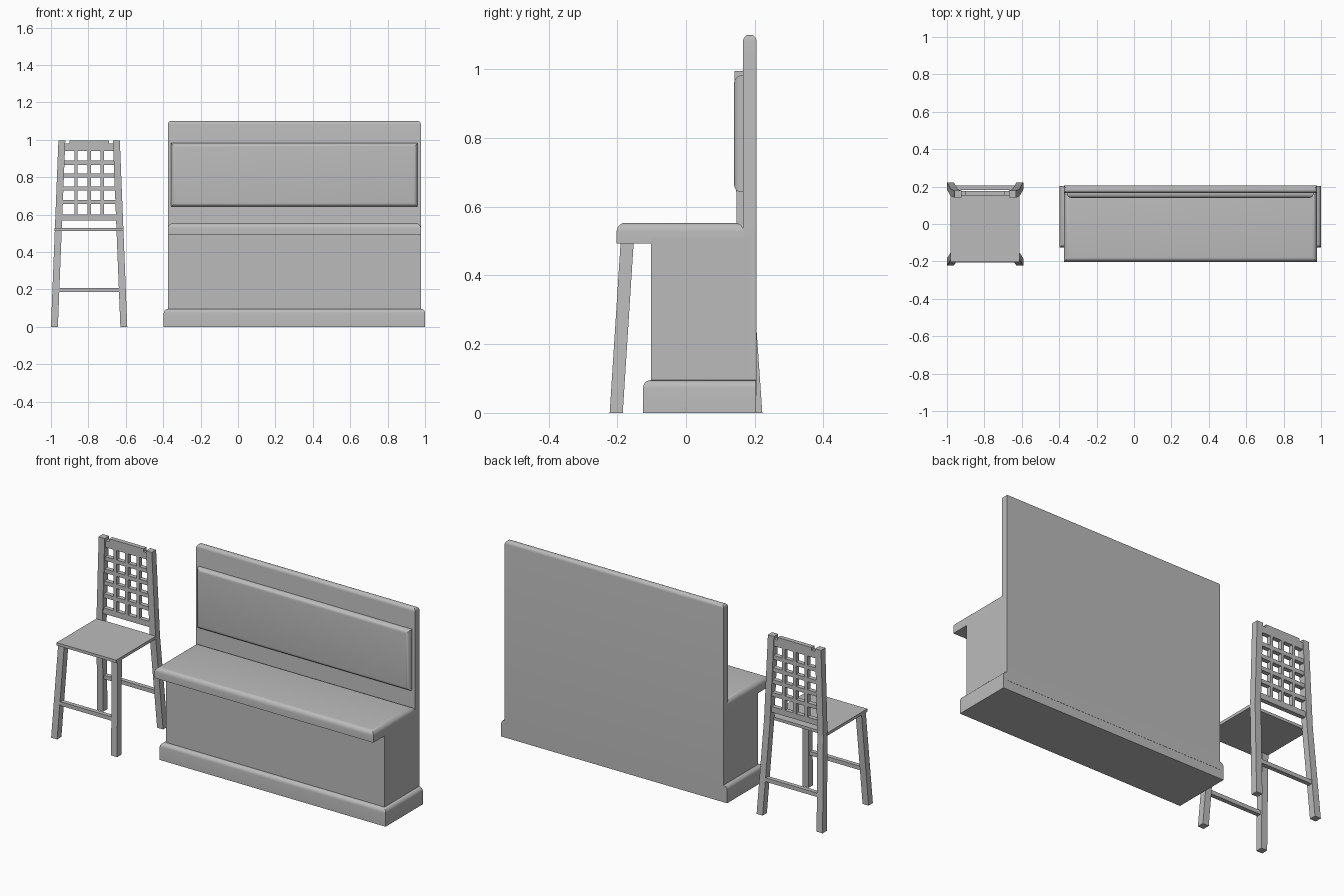
import bpy
import bmesh
from mathutils import Vector

if "Cube" in bpy.data.objects:
    bpy.data.objects.remove(bpy.data.objects["Cube"], do_unlink=True)

grey = bpy.data.materials.new("plain grey")
grey.use_nodes = True
colour = (0.5, 0.5, 0.5, 1)
grey.diffuse_color = colour
grey.node_tree.nodes["Principled BSDF"].inputs["Base Color"].default_value = colour


def finish(name, bm, smooth=False):
    bmesh.ops.recalc_face_normals(bm, faces=bm.faces)
    mesh = bpy.data.meshes.new(name)
    bm.to_mesh(mesh)
    bm.free()
    obj = bpy.data.objects.new(name, mesh)
    bpy.context.collection.objects.link(obj)
    mesh.materials.append(grey)
    if smooth:
        bpy.ops.object.select_all(action='DESELECT')
        obj.select_set(True)
        bpy.context.view_layer.objects.active = obj
        bpy.ops.object.shade_smooth_by_angle()
    return obj


def box(name, x, y, z, round_side=None, radius=0.0, keep_back=False):
    """Box from (min, max) ranges; edges around the face facing round_side are rounded."""
    bm = bmesh.new()
    bmesh.ops.create_cube(bm, size=1)
    for v in bm.verts:
        v.co = [r[0] if c < 0 else r[1] for c, r in zip(v.co, (x, y, z))]
    bm.normal_update()
    if round_side:
        side = Vector(round_side)
        face = max(bm.faces, key=lambda f: f.normal.dot(side))
        edges = [e for e in face.edges
                 if not (keep_back and all(v.co.y > y[1] - 0.001 for v in e.verts))]
        bmesh.ops.bevel(bm, geom=edges, offset=radius, segments=5,
                        profile=0.5, affect='EDGES')
    return finish(name, bm, bool(round_side))


def post(name, sections):
    """Square post lofted through (x range, y range, z) sections."""
    bm = bmesh.new()
    rings = [[bm.verts.new((x[i], y[j], z)) for i, j in ((0, 0), (1, 0), (1, 1), (0, 1))]
             for x, y, z in sections]
    bm.faces.new(rings[0])
    bm.faces.new(rings[-1])
    for a, b in zip(rings, rings[1:]):
        for i in range(4):
            k = (i + 1) % 4
            bm.faces.new((a[i], a[k], b[k], b[i]))
    return finish(name, bm)


UP, FRONT = (0, 0, 1), (0, -1, 0)

# Bench
box("bench_plinth", (-0.397, 1.0), (-0.125, 0.204), (0, 0.095), UP, 0.022, True)
box("bench_body", (-0.375, 0.978), (-0.102, 0.19), (0.05, 0.51))
box("bench_seat", (-0.375, 0.978), (-0.202, 0.168), (0.493, 0.553), UP, 0.026)
box("bench_back", (-0.375, 0.978), (0.166, 0.205), (0.05, 1.1), UP, 0.018)
box("bench_back_cushion", (-0.358, 0.96), (0.14, 0.17), (0.642, 0.982), FRONT, 0.022)

# Chair
CX = -0.796
WIDE = 0.037


def outer(z):
    return 0.204 - 0.04 * z


def bar(name, y, z):
    half = outer(z[1]) - WIDE + 0.008
    box(name, (CX - half, CX + half), y, z)


# Splayed legs; the rear ones carry on up as back posts
for side, label in ((-1, "right"), (1, "left")):
    def xr(z):
        return sorted((CX + side * outer(z), CX + side * (outer(z) - WIDE)))
    post("front_leg_" + label, [(xr(0), (-0.222, -0.184), 0),
                                (xr(0.515), (-0.189, -0.151), 0.515)])
    post("rear_leg_" + label, [(xr(0), (0.184, 0.222), 0),
                               (xr(0.52), (0.148, 0.186), 0.52),
                               (xr(0.995), (0.141, 0.179), 0.995)])

box("chair_seat", (CX - 0.184, CX + 0.184), (-0.202, 0.152), (0.513, 0.529))
bar("front_stretcher", (-0.206, -0.182), (0.185, 0.207))
bar("rear_stretcher", (0.182, 0.206), (0.185, 0.207))

# Lattice back
DEPTH = (0.152, 0.177)
bar("lattice_bottom_rail", DEPTH, (0.567, 0.599))
bar("lattice_top_rail", DEPTH, (0.941, 0.979))
box("lattice_top_crest", (CX - 0.105, CX + 0.105), DEPTH, (0.97, 0.995))
for i, z in enumerate((0.668, 0.74, 0.808, 0.877)):
    bar("lattice_crossbar_%d" % (i + 1), DEPTH, (z - 0.011, z + 0.011))
for i in (-1, 0, 1):
    x = CX + i * 0.07
    box("lattice_upright_%d" % (i + 2), (x - 0.009, x + 0.009), DEPTH, (0.58, 0.95))
